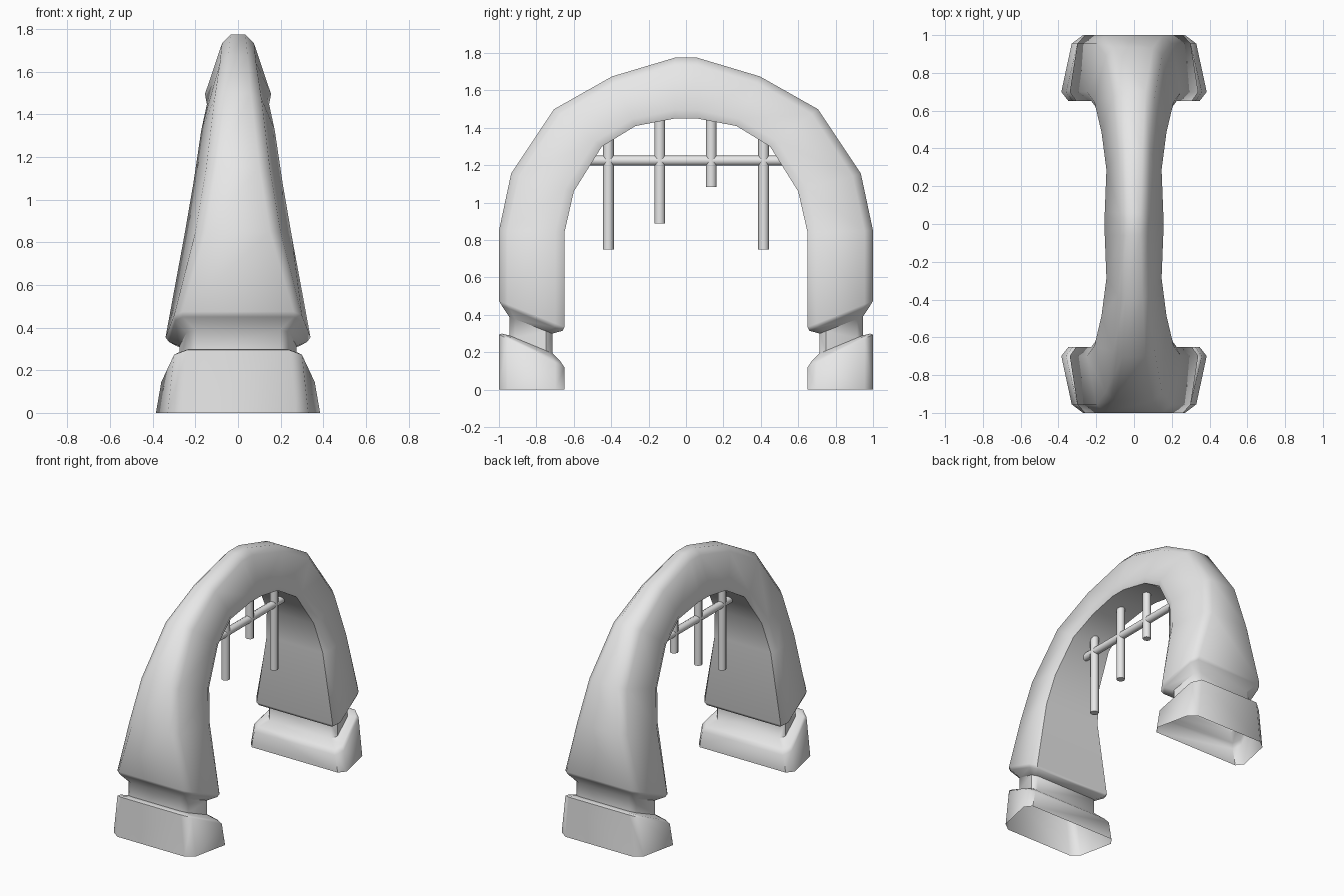
import bpy
import bmesh
import math
from mathutils import Vector

cube = bpy.data.objects.get("Cube")
if cube:
    bpy.data.objects.remove(cube, do_unlink=True)

# One plain grey for everything
grey = bpy.data.materials.new("light_grey")
grey.use_nodes = True
grey.diffuse_color = (0.8, 0.8, 0.8, 1)
for node in grey.node_tree.nodes:
    if node.type == "BSDF_PRINCIPLED":
        node.inputs["Base Color"].default_value = grey.diffuse_color


def finish(name, bm, angle):
    """Turn a bmesh into a named, smooth-shaded object."""
    bmesh.ops.recalc_face_normals(bm, faces=bm.faces[:])
    mesh = bpy.data.meshes.new(name)
    bm.to_mesh(mesh)
    bm.free()
    mesh.materials.append(grey)
    obj = bpy.data.objects.new(name, mesh)
    bpy.context.collection.objects.link(obj)
    bpy.ops.object.select_all(action="DESELECT")
    obj.select_set(True)
    bpy.context.view_layer.objects.active = obj
    bpy.ops.object.shade_smooth_by_angle(angle=math.radians(angle))
    return obj


def section(bm, outer, inner, face, shoulder, widest):
    """Chamfered wedge section: narrow outer face, wide inner face."""
    outer = Vector((0, *outer))
    inner = Vector((0, *inner))
    side = [(0, face), (0.13, shoulder), (0.86, widest), (1, widest * 0.9)]
    loop = side + [(depth, -width) for depth, width in reversed(side)]
    ring = []
    for depth, width in loop:
        point = outer.lerp(inner, depth)
        point.x = width
        ring.append(bm.verts.new(point))
    return ring


def loft(bm, rings):
    """Skin consecutive rings with quads, leaving the ends open."""
    for low, high in zip(rings, rings[1:]):
        count = len(low)
        for i in range(count):
            j = (i + 1) % count
            bm.faces.new((low[i], low[j], high[j], high[i]))


# Half arch from the open foot up to the crown:
# outer (y, z), inner (y, z), half widths of face, shoulder, widest line
SECTIONS = [
    # foot block
    ((-1, 0), (-.65, 0), .27, .33, .385),
    ((-1, .295), (-.65, .12), .24, .3, .36),
    ((-.985, .3), (-.67, .15), .23, .285, .34),
    # neck groove
    ((-.945, .29), (-.715, .195), .2, .24, .275),
    ((-.945, .39), (-.715, .3), .2, .24, .275),
    # lower lip of the span
    ((-.985, .45), (-.66, .315), .26, .295, .325),
    ((-1, .475), (-.65, .335), .26, .3, .34),
    # curved span
    ((-1, .85), (-.65, .84), .15, .2, .25),
    ((-.935, 1.155), (-.6, 1.06), .1, .15, .21),
    ((-.705, 1.5), (-.45, 1.3), .06, .11, .172),
    ((-.395, 1.675), (-.27, 1.41), .045, .085, .146),
    ((-.06, 1.775), (-.06, 1.45), .035, .075, .155),
    ((0, 1.775), (0, 1.45), .035, .075, .155),
]
bm = bmesh.new()
loft(bm, [section(bm, *row) for row in SECTIONS])
arch = finish("arch", bm, 50)
mirror = arch.modifiers.new("other_leg", "MIRROR")
mirror.use_axis = (False, True, False)
mirror.use_clip = True


def rod(name, start, end, radius):
    """Capped eight-sided rod between two points."""
    start, end = Vector(start), Vector(end)
    axis = end - start
    bm = bmesh.new()
    bmesh.ops.create_cone(bm, cap_ends=True, segments=8, radius1=radius,
                          radius2=radius, depth=axis.length)
    turn = axis.to_track_quat("Z", "Y").to_matrix().to_4x4()
    bmesh.ops.transform(bm, matrix=turn, verts=bm.verts[:])
    bmesh.ops.translate(bm, vec=(start + end) / 2, verts=bm.verts[:])
    return finish(name, bm, 50)


# Crossbar spanning the opening, ends sunk into the arch
rod("crossbar", (0, -.54, 1.225), (0, .54, 1.225), .027)

# Hanging rods: position, lower end, upper end
HANGERS = [
    ("outer_front", -.415, .75, 1.38),
    ("inner_front", -.14, .89, 1.5),
    ("inner_back", .135, 1.085, 1.5),
    ("outer_back", .415, .75, 1.38),
]
for place, y, bottom, top in HANGERS:
    rod("hanging_rod_" + place, (0, y, bottom), (0, y, top), .029)
